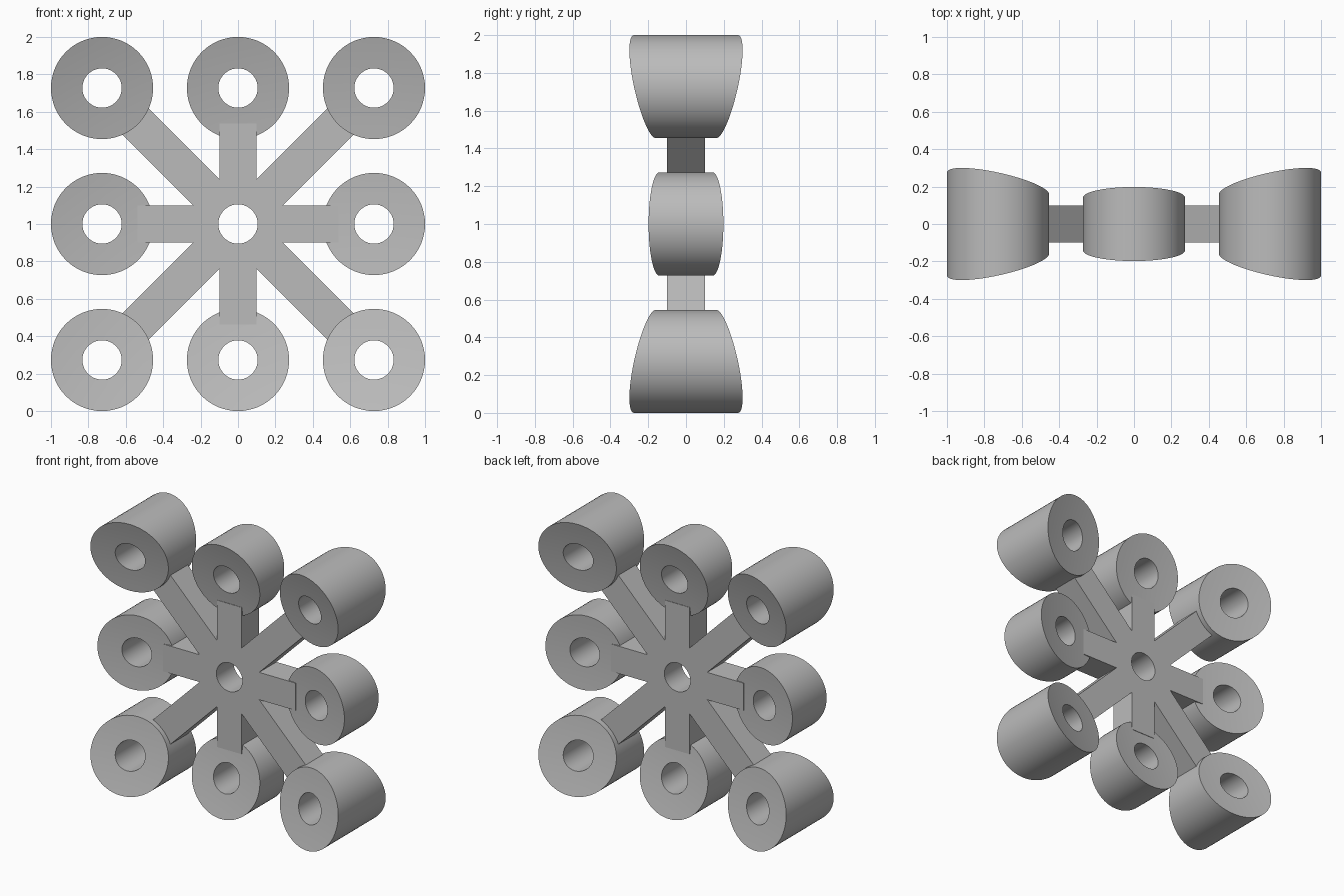
import bpy
import bmesh
from math import sin, cos, pi, sqrt, radians

if "Cube" in bpy.data.objects:
    bpy.data.objects.remove(bpy.data.objects["Cube"])

grey = bpy.data.materials.new("plain_grey")
grey.use_nodes = True
colour = (0.5, 0.5, 0.5, 1)
grey.diffuse_color = colour
grey.node_tree.nodes["Principled BSDF"].inputs["Base Color"].default_value = colour

CENTRE_Z = 1.0
SPACING = 0.727       # grid pitch of the sleeves
OUTER = 0.273         # sleeve radius
HOLE = 0.105          # bore radius
ARM = 0.1             # half width and half depth of an arm
SEGMENTS = 64
DISH = 3.6            # radius of the hollow the sleeve ends follow


def finish(name, bm):
    bmesh.ops.recalc_face_normals(bm, faces=bm.faces)
    mesh = bpy.data.meshes.new(name)
    bm.to_mesh(mesh)
    bm.free()
    obj = bpy.data.objects.new(name, mesh)
    obj.data.materials.append(grey)
    bpy.context.collection.objects.link(obj)
    bpy.ops.object.select_all(action='DESELECT')
    obj.select_set(True)
    bpy.context.view_layer.objects.active = obj
    bpy.ops.object.shade_smooth_by_angle(angle=radians(30))


def half_depth(x, z):
    # sleeves get longer away from the hub, along a shallow dish
    return 0.198 + sqrt(DISH ** 2 - 1) - sqrt(DISH ** 2 - x * x - z * z)


def sleeve(name, cx, cz):
    bm = bmesh.new()
    radii = [HOLE + (OUTER - HOLE) * i / 4 for i in range(5)]
    # closed section: front end outward, then back end inward
    section = [(r, -1) for r in radii] + [(r, 1) for r in reversed(radii)]
    rings = []
    for r, side in section:
        ring = []
        for k in range(SEGMENTS):
            a = 2 * pi * k / SEGMENTS
            x, z = cx + r * cos(a), cz + r * sin(a)
            ring.append(bm.verts.new((x, side * half_depth(x, z), z + CENTRE_Z)))
        rings.append(ring)
    for i, ring in enumerate(rings):
        after = rings[(i + 1) % len(rings)]
        for k in range(SEGMENTS):
            n = (k + 1) % SEGMENTS
            bm.faces.new((ring[k], ring[n], after[n], after[k]))
    finish(name, bm)


def spoked_hub():
    # eight-armed star outline with a round hole, extruded in depth
    bm = bmesh.new()
    outline = []
    notch = ARM / sin(pi / 8)
    for k in range(8):
        a = k * pi / 4
        reach = SPACING * (sqrt(2) if k % 2 else 1) - 0.19
        for w in (-ARM, ARM):
            outline.append((reach * cos(a) - w * sin(a), reach * sin(a) + w * cos(a)))
        outline.append((notch * cos(a + pi / 8), notch * sin(a + pi / 8)))
    hole = [(HOLE * cos(2 * pi * k / SEGMENTS), HOLE * sin(2 * pi * k / SEGMENTS))
            for k in range(SEGMENTS)]
    edges = []
    for loop in (outline, hole):
        verts = [bm.verts.new((x, -ARM, z + CENTRE_Z)) for x, z in loop]
        edges += [bm.edges.new((v, verts[i - 1])) for i, v in enumerate(verts)]
    bmesh.ops.triangle_fill(bm, edges=edges, use_beauty=True, normal=(0, -1, 0))
    grown = bmesh.ops.extrude_face_region(bm, geom=bm.faces[:], use_keep_orig=True)
    moved = [g for g in grown["geom"] if isinstance(g, bmesh.types.BMVert)]
    bmesh.ops.translate(bm, verts=moved, vec=(0, 2 * ARM, 0))
    finish("spoked_hub", bm)


spoked_hub()

# eight sleeves around the hub
columns = {-1: "right", 0: "middle", 1: "left"}
rows = {-1: "bottom", 0: "centre", 1: "top"}
for i, column in columns.items():
    for j, row in rows.items():
        if i or j:
            sleeve(f"{row}_{column}_sleeve", i * SPACING, j * SPACING)
